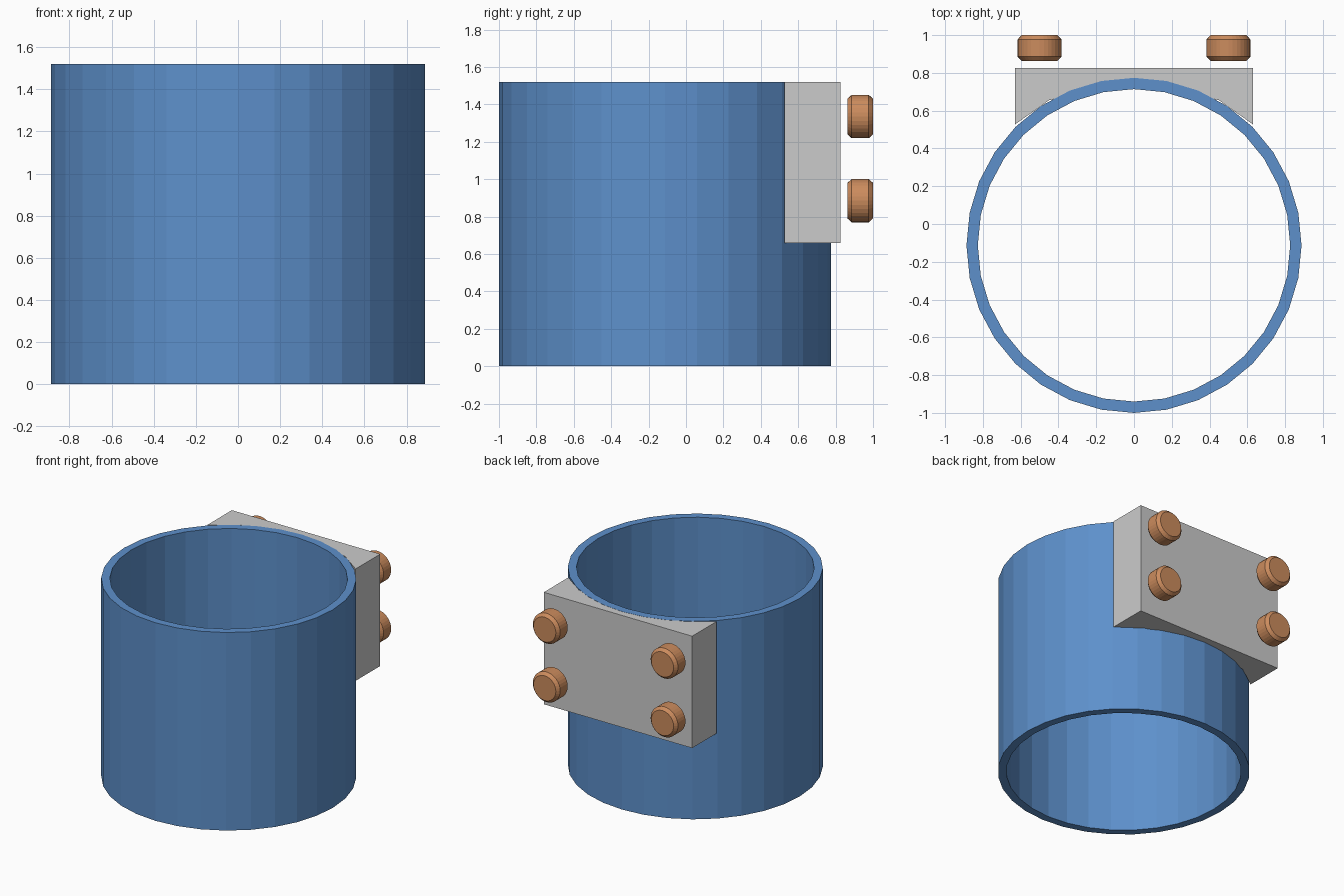
import bpy, bmesh
from math import sin, cos, pi, radians

if "Cube" in bpy.data.objects:
    bpy.data.objects.remove(bpy.data.objects["Cube"])

CY = -0.113          # ring centre in y
R_OUT, R_IN, H = 0.887, 0.827, 1.52


def material(name, rgb):
    m = bpy.data.materials.new(name)
    m.diffuse_color = (*rgb, 1)
    m.use_nodes = True
    m.node_tree.nodes["Principled BSDF"].inputs["Base Color"].default_value = m.diffuse_color
    return m


def make(name, verts, faces, mat=None):
    me = bpy.data.meshes.new(name)
    me.from_pydata(verts, [], faces)
    bm = bmesh.new()
    bm.from_mesh(me)
    bmesh.ops.recalc_face_normals(bm, faces=bm.faces)
    bm.to_mesh(me)
    bm.free()
    ob = bpy.data.objects.new(name, me)
    bpy.context.collection.objects.link(ob)
    if mat:
        me.materials.append(mat)
    return ob


def lathe(profile, n, closed):
    """Revolve (radius, height) points around z; cap the ends if not closed."""
    k = len(profile)
    verts = [(r * cos(2 * pi * i / n), r * sin(2 * pi * i / n), h)
             for i in range(n) for r, h in profile]
    faces = []
    for i in range(n):
        a, b = i * k, (i + 1) % n * k
        for j in range(k if closed else k - 1):
            j2 = (j + 1) % k
            faces.append((a + j, b + j, b + j2, a + j2))
    if not closed:
        faces += [tuple(i * k for i in range(n)),
                  tuple(i * k + k - 1 for i in range(n))]
    return verts, faces


blue = material("blue", (0.11, 0.28, 0.6))
copper = material("copper", (0.6, 0.26, 0.11))

# Open tube
v, f = lathe([(R_IN, 0), (R_OUT, 0), (R_OUT, H), (R_IN, H)], 32, True)
make("tube", [(x, y + CY, z) for x, y, z in v], f, blue)

# Mounting block, hollowed on the inside to hug the tube
arc = [(0.63, 0.527), (0.45, 0.655)]
arc += [(0.866 * sin(radians(a)), CY + 0.866 * cos(radians(a))) for a in (22.5, 11.25)]
outline = arc + [(0, CY + 0.866)] + [(-x, y) for x, y in reversed(arc)]
outline += [(-0.63, 0.825), (0.63, 0.825)]
n = len(outline)
verts = [(x, y, z) for z in (0.66, H - 0.001) for x, y in outline]
faces = [tuple(range(n)), tuple(range(n, 2 * n))]
faces += [(i, (i + 1) % n, n + (i + 1) % n, n + i) for i in range(n)]
make("mounting_block", verts, faces)

# Four chamfered bolt heads
v, f = lathe([(0.095, 0.863), (0.116, 0.886), (0.116, 0.977), (0.095, 1.0)], 32, False)
for side, x in (("left", -0.5), ("right", 0.5)):
    for level, z in (("lower", 0.885), ("upper", 1.335)):
        make(f"bolt_{level}_{side}", [(a + x, h, b + z) for a, b, h in v], f, copper)
